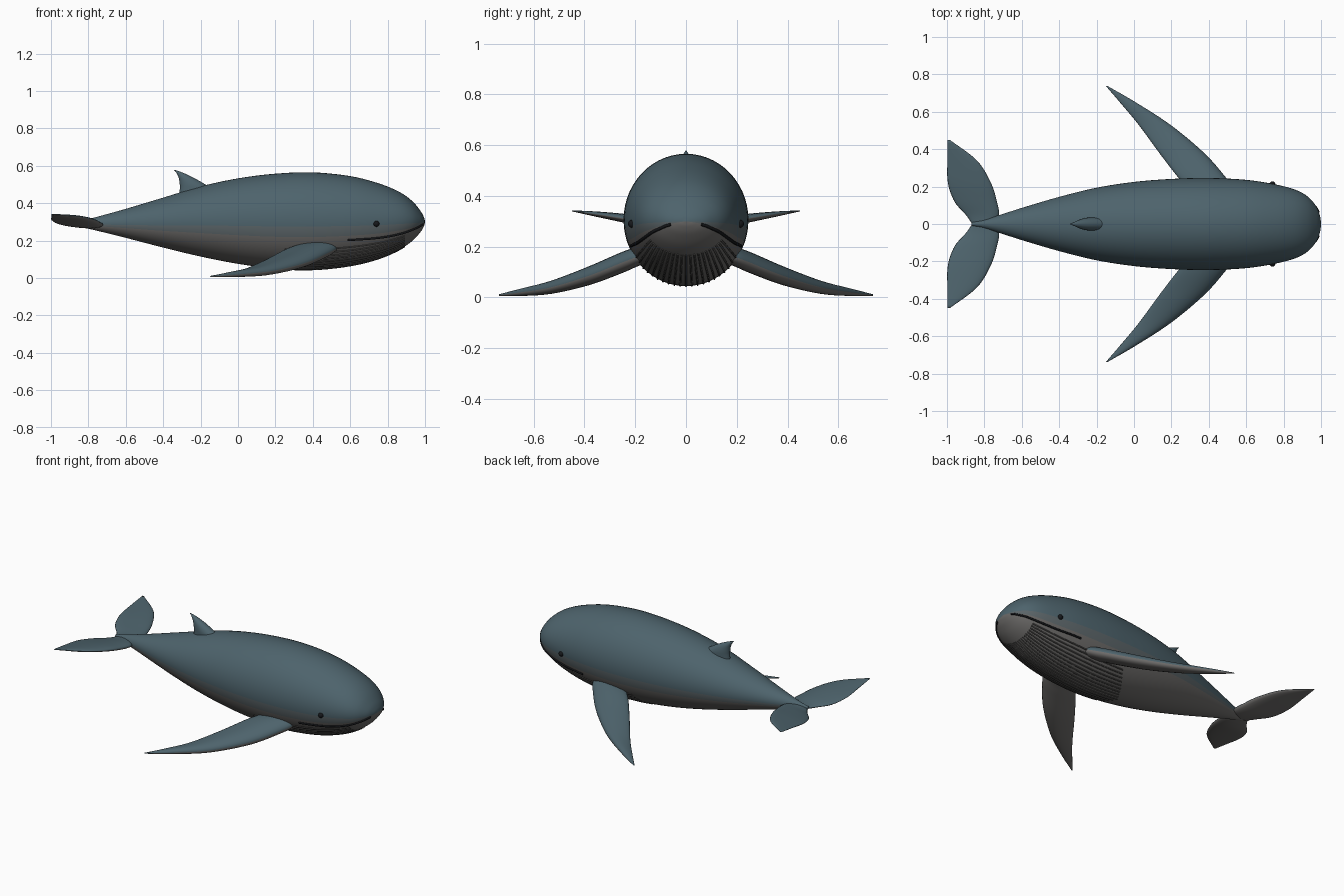
import bpy, bmesh, math
from mathutils import Vector

if "Cube" in bpy.data.objects:
    bpy.data.objects.remove(bpy.data.objects["Cube"])


def material(name, rgb):
    m = bpy.data.materials.new(name)
    m.diffuse_color = (*rgb, 1)
    m.use_nodes = True
    m.node_tree.nodes["Principled BSDF"].inputs["Base Color"].default_value = m.diffuse_color
    return m


BACK = material("slate_blue", (0.075, 0.125, 0.15))
FLANK = material("flank_grey", (0.105, 0.13, 0.14))
BELLY = material("belly_grey", (0.15, 0.145, 0.14))
PLEAT = material("pleat_grey", (0.09, 0.088, 0.085))
DARK = material("near_black", (0.008, 0.009, 0.011))


def spline(rows, steps):
    """Catmull-Rom interpolation through rows of numbers."""
    rows = [Vector(r) for r in rows]
    out = []
    for i in range(len(rows) - 1):
        p1, p2 = rows[i], rows[i + 1]
        p0 = rows[i - 1] if i else p1 * 2 - p2
        p3 = rows[i + 2] if i + 2 < len(rows) else p2 * 2 - p1
        for s in range(steps):
            t = s / steps
            out.append(0.5 * (2 * p1 + (p2 - p0) * t + (2 * p0 - 5 * p1 + 4 * p2 - p3) * t * t
                              + (3 * p1 - p0 - 3 * p2 + p3) * t ** 3))
    return out + [rows[-1]]


def loft(name, rings, pick, mats):
    """Skin closed rings, cap the ends, and colour each face by pick(face)."""
    bm = bmesh.new()
    loops = [[bm.verts.new(p) for p in r] for r in rings]
    n = len(loops[0])
    for a, b in zip(loops, loops[1:]):
        for i in range(n):
            j = (i + 1) % n
            bm.faces.new((a[i], a[j], b[j], b[i]))
    bm.faces.new(loops[0])
    bm.faces.new(loops[-1])
    bmesh.ops.recalc_face_normals(bm, faces=bm.faces)
    bm.normal_update()
    for f in bm.faces:
        f.smooth = True
        f.material_index = pick(f)
    me = bpy.data.meshes.new(name)
    bm.to_mesh(me)
    bm.free()
    for m in mats:
        me.materials.append(m)
    ob = bpy.data.objects.new(name, me)
    bpy.context.collection.objects.link(ob)
    return ob


def tube(name, points, radius, mat):
    cu = bpy.data.curves.new(name, "CURVE")
    cu.dimensions = "3D"
    cu.bevel_depth = radius
    cu.bevel_resolution = 1
    cu.use_fill_caps = True
    for pts in points:
        sp = cu.splines.new("POLY")
        sp.points.add(len(pts) - 1)
        for p, co in zip(sp.points, pts):
            p.co = (*co, 1)
    cu.materials.append(mat)
    ob = bpy.data.objects.new(name, cu)
    bpy.context.collection.objects.link(ob)
    return ob


# Body stations: x, top z, bottom z, half width
stations = [(-0.87, 0.300, 0.282, 0.008), (-0.8, 0.315, 0.264, 0.024), (-0.7, 0.342, 0.240, 0.054),
            (-0.6, 0.370, 0.215, 0.086), (-0.4, 0.430, 0.163, 0.145), (-0.2, 0.490, 0.115, 0.194),
            (0.0, 0.533, 0.076, 0.225), (0.2, 0.558, 0.051, 0.241), (0.4, 0.565, 0.045, 0.246),
            (0.6, 0.545, 0.066, 0.236), (0.75, 0.507, 0.103, 0.213), (0.86, 0.462, 0.150, 0.184),
            (0.93, 0.413, 0.197, 0.146), (0.975, 0.360, 0.245, 0.093), (0.994, 0.325, 0.277, 0.045),
            (1.0, 0.302, 0.298, 0.004)]
profile = spline(stations, 5)


def station(x):
    """Centre z, half height and half width of the body at x."""
    for a, b in zip(profile, profile[1:]):
        if x <= b[0]:
            break
    t = max(0, min(1, (x - a[0]) / (b[0] - a[0])))
    s = a.lerp(b, t)
    return (s[1] + s[2]) / 2, (s[1] - s[2]) / 2, s[3]


def on_body(x, angle, grow=1.0):
    c, h, w = station(x)
    return Vector((x, w * grow * math.cos(angle), c + h * grow * math.sin(angle)))


def body_colour(f):
    c = f.calc_center_median()
    zc, h, w = station(c.x)
    s = (c.z - zc) / h
    return 0 if s > -0.1 else 1 if s > -0.3 else 2


N = 56
loft("body", [[on_body(p[0], 2 * math.pi * i / N) for i in range(N)] for p in profile],
     body_colour, [BACK, FLANK, BELLY])


def blade(name, sections, side, pick, steps=6, n=24):
    """Fin spanning along y: rows of y, leading x, trailing x, z, half thickness."""
    rings = []
    for y, lead, trail, z, th in spline(sections, steps):
        ring = []
        for i in range(n):
            a = 2 * math.pi * i / n
            ring.append(((lead + trail) / 2 + (lead - trail) / 2 * math.cos(a), side * y,
                         z + th * math.sin(a) * (1 + 0.3 * math.cos(a))))
        rings.append(ring)
    return loft(name, rings, pick, [BACK, BELLY])


flipper = [(0.13, 0.54, 0.32, 0.175, 0.03), (0.19, 0.53, 0.29, 0.160, 0.036),
           (0.25, 0.49, 0.235, 0.138, 0.040), (0.38, 0.375, 0.135, 0.086, 0.036),
           (0.53, 0.195, 0.025, 0.040, 0.025), (0.65, 0.01, -0.075, 0.020, 0.014),
           (0.737, -0.14, -0.15, 0.009, 0.003)]
fluke = [(0.0, -0.75, -0.865, 0.285, 0.016), (0.05, -0.722, -0.90, 0.285, 0.019),
         (0.12, -0.733, -0.96, 0.292, 0.021), (0.22, -0.765, -0.995, 0.308, 0.018),
         (0.34, -0.84, -0.998, 0.326, 0.011), (0.45, -0.985, -0.997, 0.341, 0.002)]


def underside(f):
    return 1 if f.normal.z < -0.1 else 0


for side, label in ((-1, "right"), (1, "left")):
    blade(label + "_flipper", flipper, side, underside)
    blade(label + "_tail_fluke", fluke, side, underside)

    # Eye
    c, h, w = station(0.74)
    y = w * math.sqrt(1 - ((0.29 - c) / h) ** 2)
    bpy.ops.mesh.primitive_uv_sphere_add(segments=20, ring_count=12, radius=0.016,
                                         location=(0.74, side * (y - 0.002), 0.29))
    eye = bpy.context.object
    eye.name = label + "_eye"
    eye.data.materials.append(DARK)
    bpy.ops.object.shade_smooth()

    # Mouth line following the body surface
    line = []
    for x, z in spline([(0.585, 0.203), (0.75, 0.215), (0.87, 0.237), (0.95, 0.266), (0.988, 0.287)], 4):
        c, h, w = station(x)
        a = math.asin(max(-1, min(1, (z - c) / h)))
        p = on_body(x, a, 1.01)
        line.append((p.x, side * p.y, p.z))
    tube(label + "_mouth_line", [line], 0.006, DARK)

# Dorsal fin: rows of z, leading x, trailing x, half width
dorsal = [(0.43, -0.10, -0.315, 0.036), (0.48, -0.145, -0.311, 0.035), (0.505, -0.182, -0.312, 0.032),
          (0.535, -0.235, -0.317, 0.024), (0.56, -0.287, -0.328, 0.013), (0.578, -0.335, -0.343, 0.002)]
rings = []
for z, lead, trail, w in spline(dorsal, 5):
    rings.append([((lead + trail) / 2 + (lead - trail) / 2 * math.cos(a), w * math.sin(a), z)
                  for a in (2 * math.pi * i / 24 for i in range(24))])
loft("dorsal_fin", rings, lambda f: 0, [BACK])

# Throat pleats running along the belly
pleats = []
for k in range(-10, 11):
    angle = -math.pi / 2 + math.radians(5.4 * k)
    start = 0.13 + 0.012 * abs(k)
    pleats.append([on_body(start + (0.89 - start) * i / 24, angle, 1.0) for i in range(25)])
tube("throat_pleats", pleats, 0.004, PLEAT)
